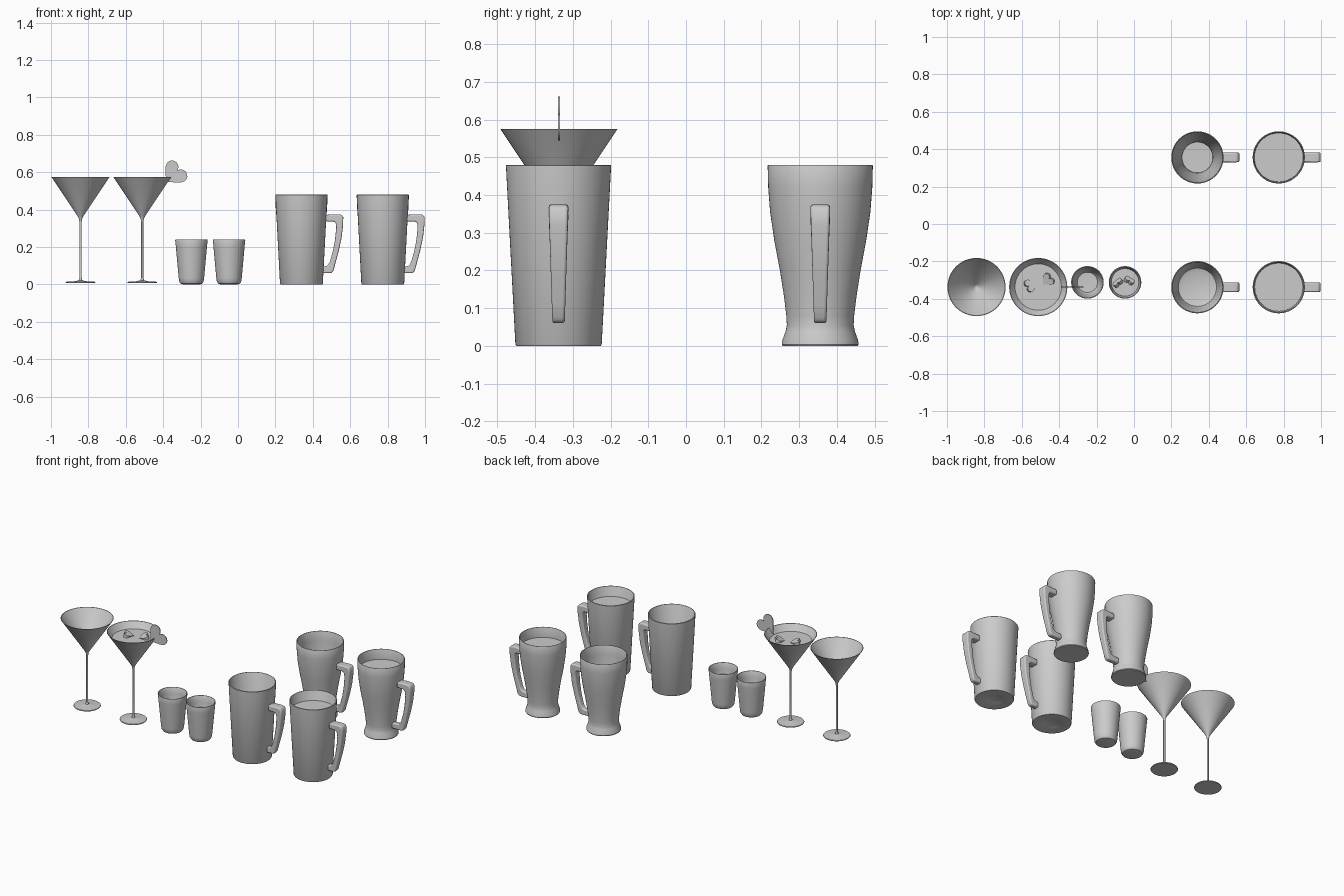
import bpy, bmesh, math
from mathutils import Matrix, Vector


def finish(name, bm, angle=35):
    bmesh.ops.recalc_face_normals(bm, faces=bm.faces)
    me = bpy.data.meshes.new(name)
    bm.to_mesh(me)
    bm.free()
    ob = bpy.data.objects.new(name, me)
    bpy.context.collection.objects.link(ob)
    bpy.ops.object.select_all(action='DESELECT')
    bpy.context.view_layer.objects.active = ob
    ob.select_set(True)
    bpy.ops.object.shade_smooth_by_angle(angle=math.radians(angle))
    return ob


def lathe(name, profile, x, y, n=64):
    """Spin an (r, z) profile around a vertical axis at x, y."""
    bm = bmesh.new()
    vs = [bm.verts.new((r, 0, z)) for r, z in profile]
    es = [bm.edges.new(p) for p in zip(vs, vs[1:])]
    bmesh.ops.spin(bm, geom=vs + es, cent=(0, 0, 0), axis=(0, 0, 1),
                   angle=math.tau, steps=n)
    bmesh.ops.remove_doubles(bm, verts=bm.verts, dist=1e-5)
    bmesh.ops.translate(bm, verts=bm.verts, vec=(x, y, 0))
    return finish(name, bm)


def heart(name, loc, width, thick, rot):
    """Heart plate drawn in the xz plane, then turned and placed."""
    bm = bmesh.new()
    ring, k = [], width / 32
    for i in range(48):
        t = math.tau * i / 48
        hx = 16 * math.sin(t) ** 3
        hz = 13 * math.cos(t) - 5 * math.cos(2 * t) - 2 * math.cos(3 * t) - math.cos(4 * t)
        ring.append(bm.verts.new((k * hx, -thick / 2, k * (hz + 2.5))))
    f = bm.faces.new(ring)
    g = bmesh.ops.extrude_face_region(bm, geom=[f])['geom']
    bmesh.ops.translate(bm, vec=(0, thick, 0),
                        verts=[v for v in g if isinstance(v, bmesh.types.BMVert)])
    m = Matrix.Translation(loc)
    for a, ax in rot:
        m = m @ Matrix.Rotation(math.radians(a), 4, ax)
    bmesh.ops.transform(bm, matrix=m, verts=bm.verts)
    return finish(name, bm)


# Handle stations: outer x, outer z, inner x, inner z
HANDLE = [(0.19, 0.375, 0.17, 0.336), (0.214, 0.373, 0.180, 0.332),
          (0.224, 0.36, 0.185, 0.322), (0.223, 0.32, 0.186, 0.30),
          (0.215, 0.25, 0.180, 0.24), (0.200, 0.18, 0.169, 0.18),
          (0.181, 0.11, 0.151, 0.118), (0.172, 0.075, 0.142, 0.104),
          (0.163, 0.062, 0.134, 0.098), (0.15, 0.06, 0.125, 0.096)]


def handle(name, x, y, top_x, low_x):
    bm = bmesh.new()
    rows = [(top_x, 0.372, top_x, 0.337)] + HANDLE + [(low_x, 0.06, low_x, 0.094)]
    rings = []
    for ox, oz, ix, iz in rows:
        w = 0.0165 + 0.0095 * (oz - 0.06) / 0.315
        pts = [(ox, -w, oz), (ox, w, oz), (ix, w, iz), (ix, -w, iz)]
        rings.append([bm.verts.new((px + x, py + y, pz)) for px, py, pz in pts])
    for a, b in zip(rings, rings[1:]):
        for i in range(4):
            j = (i + 1) % 4
            bm.faces.new((a[i], a[j], b[j], b[i]))
    bm.faces.new(rings[0])
    bm.faces.new(rings[-1])
    ob = finish(name, bm, 45)
    bev = ob.modifiers.new('soft_edges', 'BEVEL')
    bev.width, bev.segments = 0.007, 3
    bev.limit_method, bev.angle_limit = 'ANGLE', math.radians(45)
    return ob


# Martini glasses
MARTINI = [(0, 0.008), (0.078, 0.008), (0.080, 0.011), (0.078, 0.014), (0.03, 0.017),
           (0.010, 0.022), (0.006, 0.035), (0.006, 0.335), (0.009, 0.352), (0.016, 0.366),
           (0.154, 0.573), (0.1555, 0.575), (0.152, 0.575), (0.015, 0.372), (0, 0.362)]
for i, x in enumerate((-0.842, -0.512)):
    lathe(f'martini_glass_{i + 1}', MARTINI, x, -0.337)
lathe('martini_drink', [(0, 0.367), (0.0135, 0.373), (0.124, 0.536), (0, 0.536)], -0.512, -0.337)
heart('rim_garnish', (-0.348, -0.337, 0.585), 0.136, 0.005, [(45, 'Y')])
heart('martini_ice_1', (-0.55, -0.325, 0.536), 0.07, 0.02, [(-60, 'Z'), (72, 'X')])
heart('martini_ice_2', (-0.465, -0.302, 0.536), 0.07, 0.02, [(130, 'Z'), (68, 'X')])

# Shot glasses
SHOT = [(0, 0.004), (0.045, 0.0), (0.058, 0.004), (0.065, 0.015), (0.068, 0.035),
        (0.083, 0.20), (0.087, 0.237), (0.086, 0.24), (0.083, 0.24), (0.081, 0.237),
        (0.077, 0.20), (0.062, 0.04), (0.054, 0.029), (0, 0.026)]
for i, x in enumerate((-0.249, -0.048)):
    lathe(f'shot_glass_{i + 1}', SHOT, x, -0.312)
lathe('shot_drink', [(0, 0.028), (0.053, 0.031), (0.061, 0.042), (0.0735, 0.17), (0, 0.17)],
      -0.048, -0.312)
heart('shot_ice_1', (-0.09, -0.31, 0.165), 0.055, 0.02, [(40, 'Z'), (40, 'X')])
heart('shot_ice_2', (-0.022, -0.297, 0.165), 0.055, 0.02, [(-30, 'Z'), (45, 'X')])

# Beer mugs: straight ones in front, waisted ones behind
STRAIGHT = [(0, 0.008), (0.045, 0.004), (0.055, 0.0), (0.112, 0.0), (0.1145, 0.004),
            (0.1395, 0.478), (0.138, 0.48), (0.135, 0.48), (0.133, 0.477),
            (0.111, 0.06), (0.102, 0.036), (0.08, 0.028), (0, 0.024)]
WAISTED = [(0, 0.006), (0.09, 0.0), (0.1, 0.0), (0.102, 0.004), (0.100, 0.016), (0.092, 0.038),
           (0.0885, 0.055), (0.090, 0.08), (0.096, 0.13), (0.107, 0.20), (0.122, 0.28),
           (0.133, 0.355), (0.138, 0.42), (0.1395, 0.477), (0.138, 0.48), (0.135, 0.48),
           (0.1335, 0.477), (0.132, 0.42), (0.127, 0.355), (0.116, 0.28), (0.101, 0.20),
           (0.090, 0.13), (0.084, 0.085), (0.082, 0.06), (0, 0.058)]
BEER = [(0, 0.026), (0.079, 0.03), (0.101, 0.038), (0.110, 0.06), (0.1288, 0.415), (0, 0.415)]
WAISTED_BEER = [(0, 0.06), (0.081, 0.062), (0.083, 0.085), (0.089, 0.13), (0.100, 0.20),
                (0.115, 0.28), (0.126, 0.355), (0.1305, 0.415), (0, 0.415)]
for label, prof, beer, y, low in (('straight', STRAIGHT, BEER, -0.338, 0.113),
                                  ('waisted', WAISTED, WAISTED_BEER, 0.356, 0.085)):
    for i, x in enumerate((0.339, 0.774)):
        lathe(f'{label}_mug_{i + 1}', prof, x, y)
        handle(f'{label}_mug_handle_{i + 1}', x, y, 0.129, low)
    lathe(f'{label}_mug_drink', beer, 0.774, y)

# Drop the stems so every glass stands on the floor
for ob in bpy.data.objects:
    ob.location.z = 0.0
